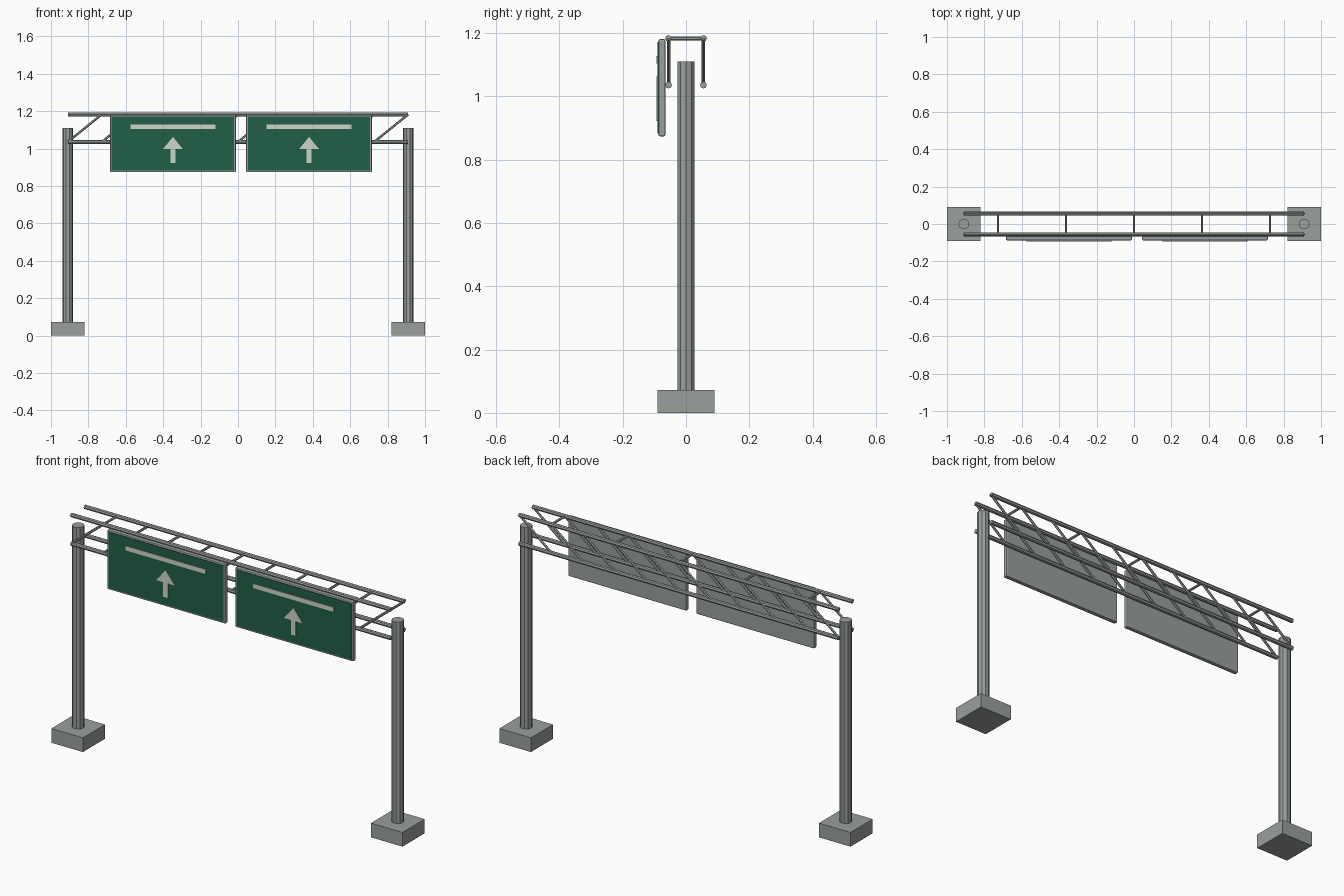
import bpy, bmesh, math
from mathutils import Vector

if "Cube" in bpy.data.objects:
    bpy.data.objects.remove(bpy.data.objects["Cube"])


def material(name, rgb):
    m = bpy.data.materials.new(name)
    m.diffuse_color = (*rgb, 1)
    m.use_nodes = True
    m.node_tree.nodes["Principled BSDF"].inputs["Base Color"].default_value = m.diffuse_color
    return m


GREY = material("galvanised grey", (0.32, 0.35, 0.33))
GREEN = material("sign green", (0.014, 0.115, 0.066))
WHITE = material("sign white", (0.62, 0.66, 0.59))


def add_object(name, bm, mat):
    bmesh.ops.recalc_face_normals(bm, faces=bm.faces)
    me = bpy.data.meshes.new(name)
    bm.to_mesh(me)
    bm.free()
    me.materials.append(mat)
    ob = bpy.data.objects.new(name, me)
    bpy.context.collection.objects.link(ob)
    return ob


def box(name, lo, hi, mat, bevel=0):
    lo, hi = Vector(lo), Vector(hi)
    bm = bmesh.new()
    bmesh.ops.create_cube(bm, size=1)
    bmesh.ops.scale(bm, vec=hi - lo, verts=bm.verts)
    bmesh.ops.translate(bm, vec=(lo + hi) / 2, verts=bm.verts)
    if bevel:
        bmesh.ops.bevel(bm, geom=bm.edges[:], offset=bevel, segments=2,
                        profile=0.5, affect='EDGES')
    return add_object(name, bm, mat)


def tube(name, a, b, radius, sides, mat=GREY):
    a, b = Vector(a), Vector(b)
    bm = bmesh.new()
    bmesh.ops.create_cone(bm, cap_ends=True, segments=sides, radius1=radius,
                          radius2=radius, depth=(b - a).length)
    # vertical tubes keep a corner on the x axis
    if abs((b - a).normalized().z) < 0.999:
        bmesh.ops.transform(bm, matrix=(b - a).to_track_quat('Z', 'Y').to_matrix().to_4x4(),
                            verts=bm.verts)
    else:
        bmesh.ops.rotate(bm, cent=(0, 0, 0), verts=bm.verts,
                         matrix=Vector((0, 1, 0)).rotation_difference(Vector((1, 0, 0))).to_matrix())
    bmesh.ops.translate(bm, vec=(a + b) / 2, verts=bm.verts)
    return add_object(name, bm, mat)


def plate(name, outline, y_front, y_back, mat):
    bm = bmesh.new()
    face = bm.faces.new([bm.verts.new((x, y_front, z)) for x, z in outline])
    geo = bmesh.ops.extrude_face_region(bm, geom=[face])["geom"]
    moved = [v for v in geo if isinstance(v, bmesh.types.BMVert)]
    bmesh.ops.translate(bm, vec=(0, y_back - y_front, 0), verts=moved)
    return add_object(name, bm, mat)


SPAN, DEPTH = 0.91, 0.055
LOW, HIGH = 1.036, 1.183

# footings and posts
for side, s in (("left", -1), ("right", 1)):
    x = s * SPAN
    box(f"{side}_footing", (x - 0.09, -0.09, 0), (x + 0.09, 0.09, 0.073), GREY)
    tube(f"{side}_post", (x, 0, 0.07), (x, 0, 1.11), 0.029, 10)

# truss chords and diagonals
BAYS = 10
step = 2 * SPAN / BAYS
for side, y in (("front", -DEPTH), ("back", DEPTH)):
    for level, z in (("lower", LOW), ("upper", HIGH)):
        tube(f"{side}_{level}_chord", (-SPAN, y, z), (SPAN, y, z), 0.0108, 8)
    for i in range(BAYS):
        x = -SPAN + i * step
        tube(f"{side}_diagonal_{i + 1}", (x, y, LOW), (x + step, y, HIGH), 0.0062, 6)

# cross struts between the upper chords
for i in range(5):
    x = (i - 2) * 2 * step
    tube(f"cross_strut_{i + 1}", (x, -DEPTH, HIGH), (x, DEPTH, HIGH), 0.0065, 6)

# sign boards with green panel, bar and arrow
for side, cx in (("left", -0.348), ("right", 0.38)):
    box(f"{side}_sign_board", (cx - 0.336, -0.087, 0.874), (cx + 0.336, -0.065, 1.181),
        GREY, bevel=0.005)
    box(f"{side}_sign_panel", (cx - 0.327, -0.0895, 0.883), (cx + 0.327, -0.084, 1.172), GREEN)
    box(f"{side}_sign_bar", (cx - 0.228, -0.0935, 1.105), (cx + 0.228, -0.088, 1.128), WHITE)
    half = [(0.0135, 0.923), (0.0135, 0.998), (0.053, 0.998)]
    outline = ([(cx + x, z) for x, z in half] + [(cx, 1.063)]
               + [(cx - x, z) for x, z in reversed(half)])
    plate(f"{side}_sign_arrow", outline, -0.0925, -0.088, WHITE)
